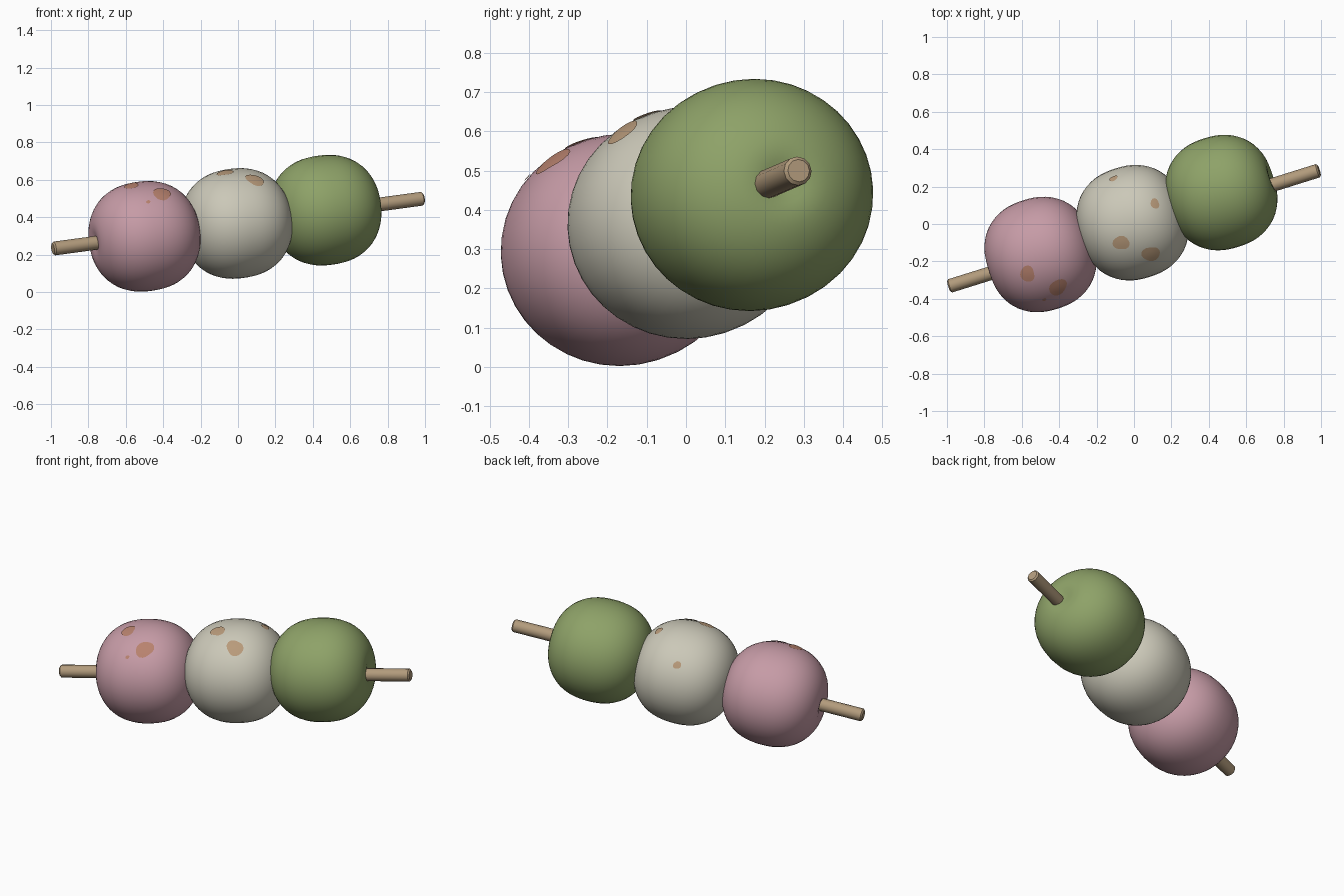
import bpy, bmesh, math
from mathutils import Vector, Matrix

if "Cube" in bpy.data.objects:
    bpy.data.objects.remove(bpy.data.objects["Cube"])


def srgb(r, g, b):
    f = lambda c: c / 12.92 if c <= 0.04045 else ((c + 0.055) / 1.055) ** 2.4
    return (f(r / 255), f(g / 255), f(b / 255), 1)


def material(name, *rgb):
    m = bpy.data.materials.new(name)
    m.diffuse_color = srgb(*rgb)
    m.use_nodes = True
    m.node_tree.nodes["Principled BSDF"].inputs["Base Color"].default_value = m.diffuse_color
    return m


PINK = material("pink rice", 198, 155, 166)
CREAM = material("cream rice", 203, 200, 184)
GREEN = material("green rice", 142, 162, 104)
WOOD = material("bamboo", 178, 155, 124)
TOAST_PINK = material("toasted pink", 184, 130, 110)
TOAST_CREAM = material("toasted cream", 184, 154, 122)

# skewer axis frame: local x runs along the stick
START, END = Vector((-0.99, -0.333, 0.232)), Vector((0.99, 0.287, 0.50))
AX = (END - START).normalized()
SIDE = Vector((0, 0, 1)).cross(AX).normalized()
UP = AX.cross(SIDE)
FRAME = Matrix((AX, SIDE, UP)).transposed()
A, B, C, N = 0.292, 0.304, 0.294, 2.3


def surface(d):
    """Point of the plump dumpling shape in local direction d."""
    d = d.normalized()
    rad = math.hypot(d.y / B, d.z / C)
    r = (abs(d.x / A) ** N + rad ** N) ** (-1 / N)
    p = d * r
    # dimple where the stick enters
    off = math.hypot(p.y, p.z)
    p.x -= math.copysign(0.025 * math.exp(-(off / 0.06) ** 2), p.x)
    return p


def finish(bm, name, mat, angle=50):
    me = bpy.data.meshes.new(name)
    bmesh.ops.recalc_face_normals(bm, faces=bm.faces[:])
    bm.to_mesh(me)
    bm.free()
    me.materials.append(mat)
    ob = bpy.data.objects.new(name, me)
    bpy.context.collection.objects.link(ob)
    bpy.ops.object.select_all(action='DESELECT')
    ob.select_set(True)
    bpy.context.view_layer.objects.active = ob
    bpy.ops.object.shade_smooth_by_angle(angle=math.radians(angle))
    return ob


def dumpling(name, centre, mat):
    bm = bmesh.new()
    bmesh.ops.create_uvsphere(bm, u_segments=40, v_segments=32, radius=1)
    bmesh.ops.rotate(bm, verts=bm.verts, matrix=Matrix.Rotation(math.pi / 2, 3, 'Y'))
    for v in bm.verts:
        v.co = Vector(centre) + FRAME @ surface(v.co)
    finish(bm, name, mat)


def toast_mark(name, centre, offset, radius, mat, seed):
    """Thin wobbly patch hugging the dumpling surface."""
    d = Vector(offset).normalized()
    u = d.orthogonal().normalized()
    w = d.cross(u)
    bm = bmesh.new()

    def vert(direction):
        p = surface(FRAME.transposed() @ direction)
        return bm.verts.new(Vector(centre) + FRAME @ p + direction.normalized() * 0.004)

    mid = vert(d)
    k = 18
    rings = []
    for f in (0.5, 1.0):
        ring = []
        for i in range(k):
            t = 2 * math.pi * i / k
            r = f * radius / 0.3 * (1 + 0.1 * math.sin(2 * t + seed) + 0.06 * math.sin(3 * t + 2 * seed))
            ring.append(vert(d + r * (math.cos(t) * u + math.sin(t) * w)))
        rings.append(ring)
    for i in range(k):
        j = (i + 1) % k
        bm.faces.new((mid, rings[0][i], rings[0][j]))
        bm.faces.new((rings[0][i], rings[1][i], rings[1][j], rings[0][j]))
    # make sure the open patch faces outward
    ob = finish(bm, name, mat)
    if ob.data.polygons[0].normal.dot(d) < 0:
        ob.data.flip_normals()


# three dumplings
P, W, G = (-0.50, -0.163, 0.298), (-0.008, 0.007, 0.367), (0.467, 0.168, 0.438)
dumpling("pink_dumpling", P, PINK)
dumpling("cream_dumpling", W, CREAM)
dumpling("green_dumpling", G, GREEN)

# toasted spots
for i, (off, r) in enumerate([((-0.07, -0.105, 0.275), 0.042),
                              ((0.09, -0.17, 0.22), 0.050),
                              ((0.02, -0.235, 0.18), 0.011)]):
    toast_mark(f"pink_toast_mark_{i}", P, off, r, TOAST_PINK, i)
for i, (off, r) in enumerate([((-0.06, -0.107, 0.27), 0.042),
                              ((0.095, -0.162, 0.225), 0.048),
                              ((-0.10, 0.233, 0.16), 0.022),
                              ((0.115, 0.098, 0.255), 0.026)]):
    toast_mark(f"cream_toast_mark_{i}", W, off, r, TOAST_CREAM, i + 3)

# bamboo skewer with slightly bevelled ends
bm = bmesh.new()
bmesh.ops.create_cone(bm, cap_ends=True, segments=12, radius1=0.037, radius2=0.037,
                      depth=(END - START).length)
rim = [e for e in bm.edges if abs(e.verts[0].co.z - e.verts[1].co.z) < 1e-4]
bmesh.ops.bevel(bm, geom=rim, offset=0.008, segments=1, affect='EDGES')
rot = AX.to_track_quat('Z', 'Y').to_matrix()
for v in bm.verts:
    v.co = (START + END) / 2 + rot @ v.co
finish(bm, "skewer", WOOD, 35)
